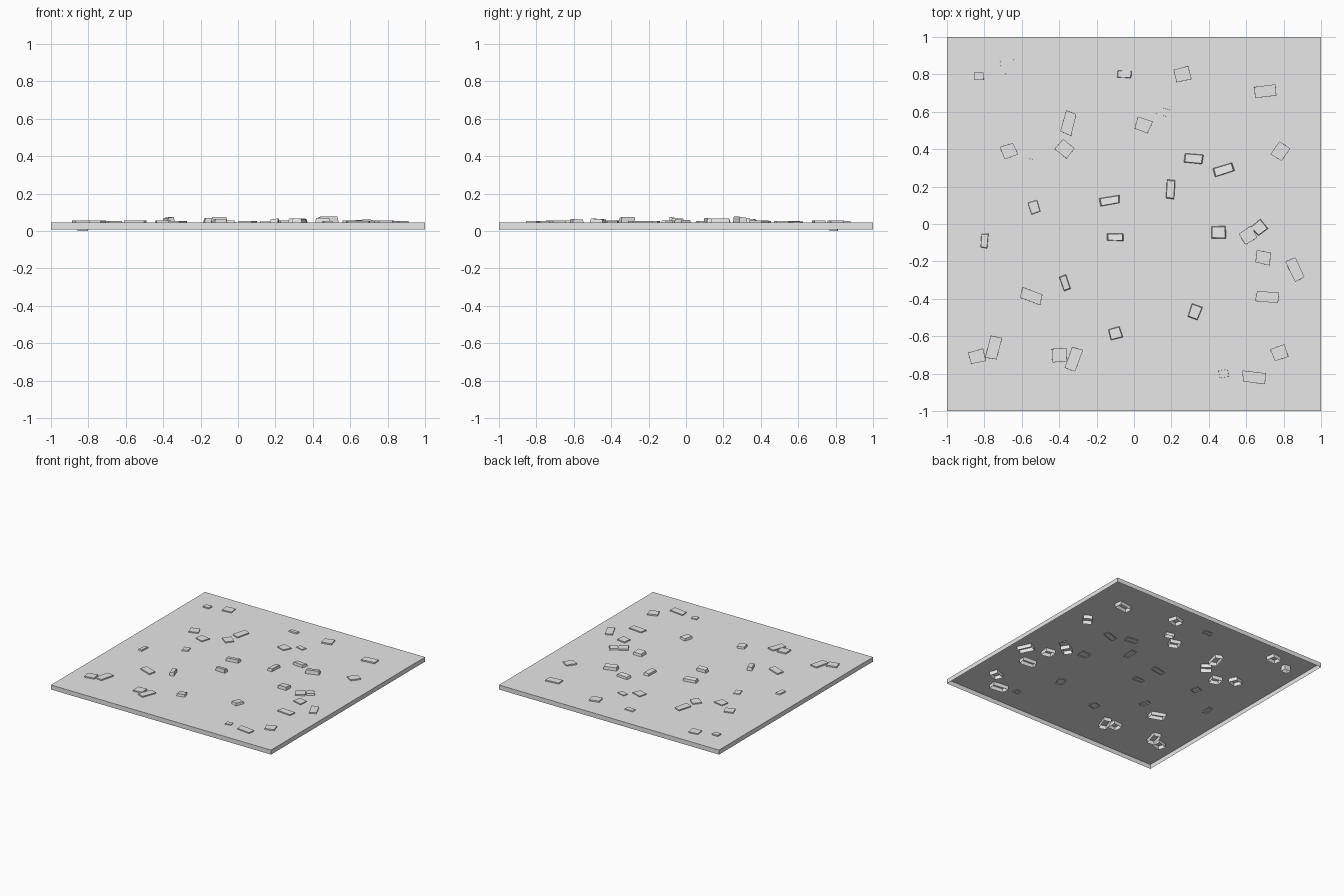
import bpy
import bmesh
import random
from math import radians
from mathutils import Matrix, Vector

random.seed(4)
cube = bpy.data.objects.get("Cube")
if cube:
    bpy.data.objects.remove(cube, do_unlink=True)

grey = bpy.data.materials.new("stone_grey")
grey.use_nodes = True
colour = (0.8, 0.8, 0.8, 1)
grey.diffuse_color = colour
grey.node_tree.nodes["Principled BSDF"].inputs["Base Color"].default_value = colour

TOP = 0.045


def open_block(name, centre, size, bottom, top, angle=0, taper=1.0, jitter=0.0, tilt=0.0):
    """A block without an underside, optionally tapered, uneven and sloped."""
    bm = bmesh.new()
    bmesh.ops.create_cube(bm, size=1)
    underside = [f for f in bm.faces if f.normal.z < -0.5]
    bmesh.ops.delete(bm, geom=underside, context="FACES_ONLY")
    wobble = {}
    for v in bm.verts:
        # The same unevenness is shared by the upper and lower corner
        key = (v.co.x > 0, v.co.y > 0)
        if key not in wobble:
            wobble[key] = [1 + random.uniform(-jitter, jitter) for _ in range(2)]
        upper = v.co.z > 0
        scale = taper if upper else 1
        across = v.co.y
        v.co.x *= size[0] * scale * wobble[key][0]
        v.co.y *= size[1] * scale * wobble[key][1]
        v.co.z = top - tilt * (across + 0.5) if upper else bottom
    spin = Matrix.Rotation(radians(angle), 4, "Z")
    place = Matrix.Translation(Vector((centre[0], centre[1], 0)))
    bmesh.ops.transform(bm, matrix=place @ spin, verts=bm.verts)
    mesh = bpy.data.meshes.new(name)
    bm.to_mesh(mesh)
    bm.free()
    mesh.materials.append(grey)
    obj = bpy.data.objects.new(name, mesh)
    bpy.context.collection.objects.link(obj)
    return obj


# Ground slab, a shallow shell open underneath
open_block("ground_slab", (0, 0), (2, 2), 0.008, TOP)

# Raised stones: x, y, length, width, angle, top height
raised = [
    (-.05, .8, .08, .04, -3, .055), (.32, .35, .1, .05, -6, .066),
    (.48, .29, .11, .05, 18, .076), (.195, .185, .1, .045, 86, .066),
    (-.13, .125, .11, .045, 10, .07), (-.535, .09, .055, .07, 18, .053),
    (-.1, -.07, .09, .04, 0, .075), (-.8, -.09, .08, .04, 86, .056),
    (.45, -.045, .08, .065, 0, .07), (.67, -.02, .07, .065, 40, .06),
    (-.37, -.315, .085, .04, 110, .075), (.325, -.47, .06, .08, -20, .066),
    (-.1, -.585, .07, .065, 15, .064),
]
for x, y, length, width, angle, top in raised:
    open_block("raised_stone", (x, y), (length, width), TOP - 0.007, top,
               angle, 0.86, 0.08, 0.2 * (top - TOP))

# Low stones, sunk into the slab: x, y, angle
short = [
    (-.67, .84, 10), (-.67, .39, 20), (-.54, .31, -15), (-.37, .4, -40),
    (.26, .8, 15), (.78, .39, 55), (.61, -.06, 30), (-.84, -.71, 12),
    (-.40, -.7, 5), (.69, -.18, -10), (.78, -.69, 20), (.05, .53, -20),
]
long = [
    (-.35, .54, 75), (.7, .71, 5), (-.55, -.385, -20), (-.75, -.66, 75),
    (-.32, -.72, 70), (.71, -.39, -5), (.86, -.24, -65), (.64, -.82, -5),
]
for group, size in ((short, (.08, .07)), (long, (.12, .06))):
    for x, y, angle in group:
        open_block("low_stone", (x, y), size, 0.014,
                   TOP + random.uniform(0.007, 0.011), angle, 0.98, 0.1)

# Small stones, one reaching the lowest point
open_block("corner_stone", (-.83, .79), (.055, .042), 0, .055, 0, 0.95, 0.05)
open_block("small_stone", (.48, -.80), (.05, .04), TOP - 0.005, .052, 10, 0.95, 0.05)
open_block("small_stone", (.155, .6), (.07, .04), 0.02, .051, -15, 0.95, 0.05)
